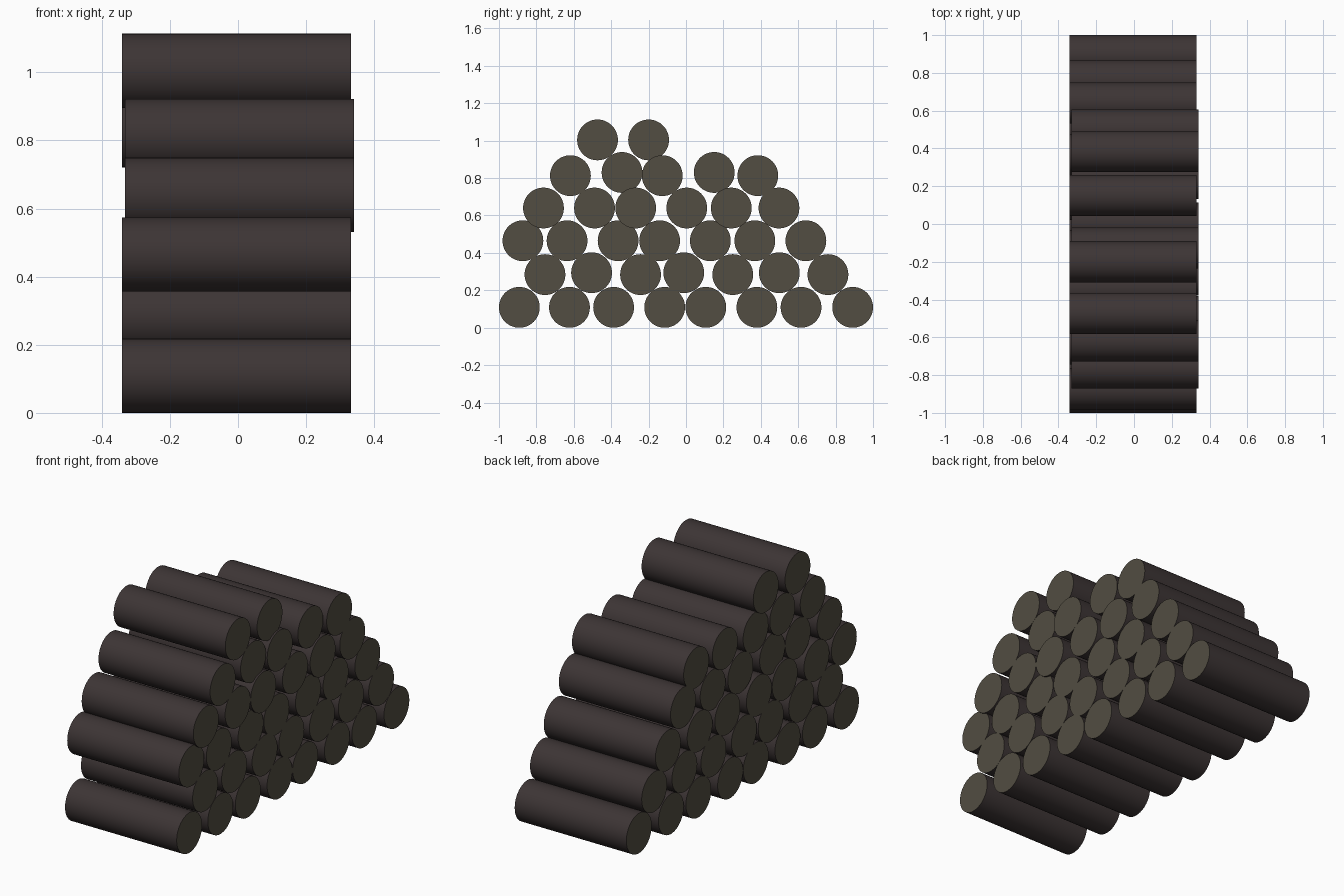
import bpy, bmesh, math
from mathutils import Matrix

if "Cube" in bpy.data.objects:
    bpy.data.objects.remove(bpy.data.objects["Cube"])

R, LENGTH, SHIFT = 0.109, 0.672, 0.005


def material(name, rgb):
    m = bpy.data.materials.new(name)
    m.diffuse_color = (*rgb, 1)
    m.use_nodes = True
    m.node_tree.nodes["Principled BSDF"].inputs["Base Color"].default_value = m.diffuse_color
    return m


bark = material("dark bark", (0.046, 0.035, 0.035))
cut_wood = material("cut wood", (0.085, 0.074, 0.054))

# Each row: (x shift direction, [(z, y positions)...])
rows = [
    (-1, [(0.109, [-0.891, -0.623, -0.387, -0.114, 0.106, 0.379, 0.615, 0.891])]),
    (-1, [(0.284, [-0.754, -0.243, 0.25, 0.759]), (0.294, [-0.505, -0.012, 0.499])]),
    (-1, [(0.465, [-0.872, -0.636, -0.363, -0.141, 0.13, 0.368, 0.641])]),
    (1, [(0.64, [-0.762, -0.489, -0.269, 0.004, 0.242, 0.497])]),
    (1, [(0.813, [-0.618, -0.127, 0.384])]),
    (-1, [(0.83, [-0.342, 0.151])]),
    (-1, [(1.004, [-0.473, -0.2])]),
]


def log(name, x, y, z):
    # Cylinder lying along x, bark on the side and cut wood on both ends
    bm = bmesh.new()
    bmesh.ops.create_cone(bm, cap_ends=True, segments=48, radius1=R, radius2=R,
                          depth=LENGTH, matrix=Matrix.Rotation(math.pi / 2, 4, 'Y'))
    for f in bm.faces:
        is_end = abs(f.normal.x) > 0.9
        f.material_index = int(is_end)
        f.smooth = not is_end
    for e in bm.edges:
        e.smooth = not any(f.material_index for f in e.link_faces)
    me = bpy.data.meshes.new(name)
    bm.to_mesh(me)
    bm.free()
    me.materials.append(bark)
    me.materials.append(cut_wood)
    ob = bpy.data.objects.new(name, me)
    ob.location = (x, y, z)
    bpy.context.collection.objects.link(ob)


# Stack the logs row by row
count = 0
for side, levels in rows:
    for z, ys in levels:
        for y in ys:
            count += 1
            log(f"log_{count:02d}", side * SHIFT, y, z)
